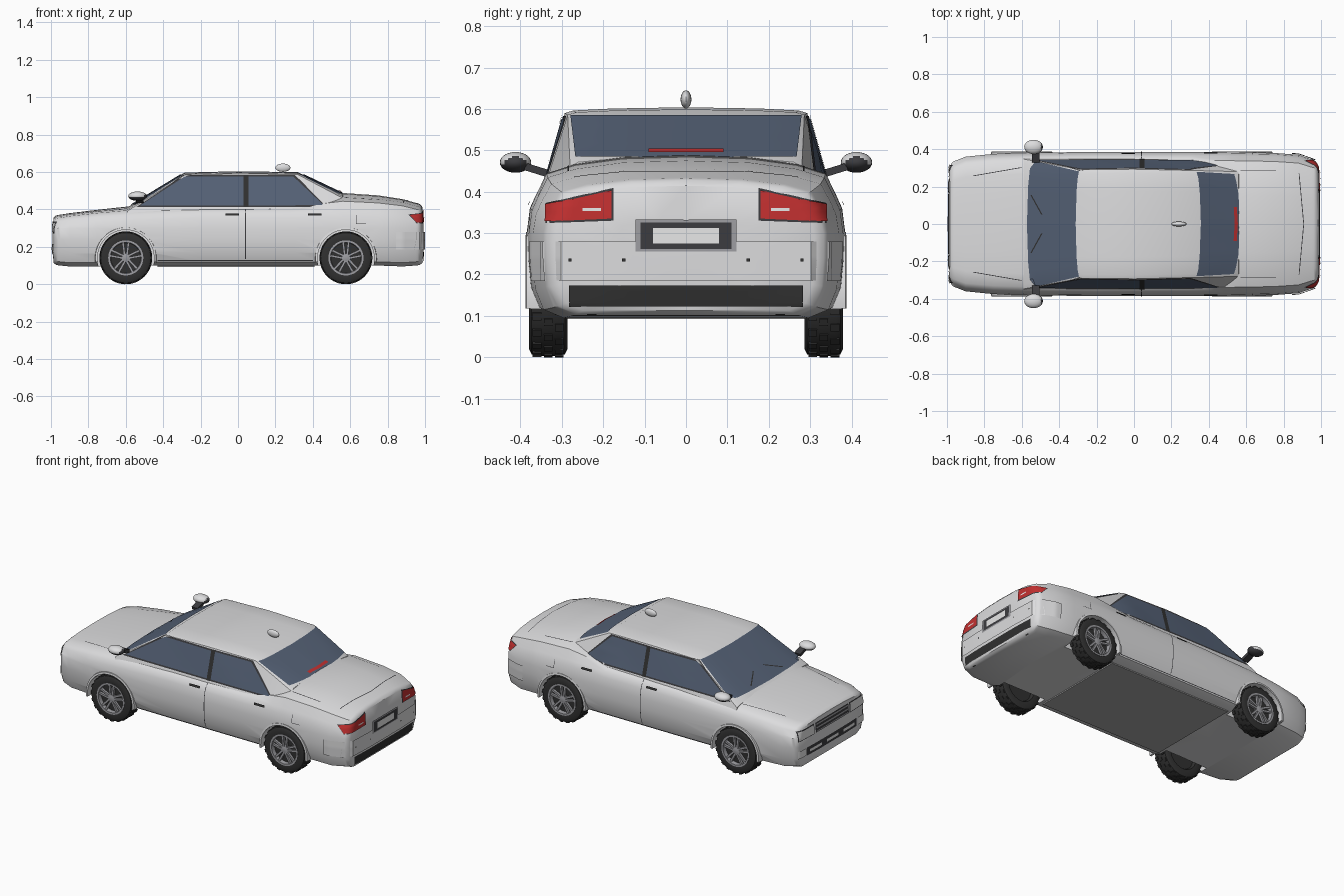
import bpy, bmesh, math
from mathutils import Vector, Matrix
from mathutils.bvhtree import BVHTree

if "Cube" in bpy.data.objects:
    bpy.data.objects.remove(bpy.data.objects["Cube"])


def material(name, r, g, b):
    m = bpy.data.materials.new(name)
    m.use_nodes = True
    m.diffuse_color = (r, g, b, 1)
    m.node_tree.nodes["Principled BSDF"].inputs["Base Color"].default_value = (r, g, b, 1)
    return m


PAINT = material("silver paint", .72, .72, .73)
GLASS = material("tinted glass", .09, .12, .18)
BLACK = material("tyre black", .03, .03, .03)
TRIM = material("dark trim", .045, .045, .05)
RED = material("tail light red", .55, .03, .03)
RIM = material("rim grey", .34, .34, .36)
LAMP = material("pale lamp", .8, .8, .8)
FLOOR = material("underbody grey", .4, .4, .4)


def make(name, bm, *mats):
    bmesh.ops.recalc_face_normals(bm, faces=bm.faces)
    mesh = bpy.data.meshes.new(name)
    bm.to_mesh(mesh)
    for m in mats:
        mesh.materials.append(m)
    ob = bpy.data.objects.new(name, mesh)
    bpy.context.collection.objects.link(ob)
    return ob


def loft(rings, caps=True):
    """Skin closed rings of points; without caps the last ring joins the first."""
    bm = bmesh.new()
    vs = [[bm.verts.new(p) for p in ring] for ring in rings]
    pairs = list(zip(vs, vs[1:])) + ([] if caps else [(vs[-1], vs[0])])
    for a, b in pairs:
        for i in range(len(a)):
            j = (i + 1) % len(a)
            bm.faces.new((a[i], a[j], b[j], b[i]))
    if caps:
        bm.faces.new(vs[0])
        bm.faces.new(vs[-1])
    bmesh.ops.recalc_face_normals(bm, faces=bm.faces)
    return bm


def section(x, half):
    """Mirror a half outline that starts and ends on the centre plane."""
    return [Vector((x, y, z)) for y, z in half] + [Vector((x, -y, z)) for y, z in half[-2:0:-1]]


def lathe(profile, x, y, z, side=1, n=40, caps=True):
    return loft([[(x + r * math.cos(a * math.tau / n), y + side * d, z + r * math.sin(a * math.tau / n))
                  for a in range(n)] for d, r in profile], caps)


def solids(name, mat, matrices, kind="cube"):
    bm = bmesh.new()
    for m in matrices:
        if kind == "cube":
            bmesh.ops.create_cube(bm, size=1, matrix=m)
        else:
            bmesh.ops.create_uvsphere(bm, u_segments=24, v_segments=14, radius=1, matrix=m)
    return make(name, bm, mat)


def place(loc, size, rot=None):
    return Matrix.Translation(loc) @ (rot or Matrix()) @ Matrix.Diagonal((*size, 1))


# Lower body: stations of x, half width, shoulder height, centre height, bottom
def body_section(x, w, s, t, b):
    h = t - s
    return section(x, [(0, b), (.8 * w, b), (.93 * w, b + .02), (.985 * w, b + .07), (w, .24), (w, .3),
                       (.98 * w, s - .03), (.945 * w, s), (.88 * w, s + .55 * h),
                       (.7 * w, s + .78 * h), (.4 * w, s + .95 * h), (0, t)])


stations = [(-.95, .34, .335, .372, .1), (-.9, .36, .345, .38, .095), (-.75, .375, .36, .398, .095),
            (-.55, .382, .372, .42, .1), (-.2, .385, .385, .42, .1), (.3, .385, .385, .43, .1),
            (.48, .385, .39, .47, .1), (.56, .384, .39, .488, .1), (.75, .38, .385, .475, .1),
            (.88, .37, .375, .455, .095), (.95, .345, .36, .435, .1)]
rings = [body_section(*s) for s in stations]


def rounded_end(ring, sign):
    c = Vector((ring[0].x, 0, .23))
    return [[c + (p - c) * k + Vector((sign * d, 0, 0)) for p in ring]
            for k, d in ((.99, .012), (.965, .024), (.9, .035), (.5, .041), (.1, .042))]


rings = rounded_end(rings[0], -1)[::-1] + rings + rounded_end(rings[-1], 1)
bm = loft(rings)
body_tree = BVHTree.FromBMesh(bm)
body = make("body", bm, PAINT)

# Wheel arches cut from the body
AXLES = {"front": -.6, "rear": .577}
SIDES = {"left": 1, "right": -1}
for x in AXLES.values():
    for s in SIDES.values():
        cutter = make("arch_cutter", lathe([(0, .153), (.25, .153)], x, s * .26, .14, s), PAINT)
        cutter.hide_render = True
        mod = body.modifiers.new("arch", "BOOLEAN")
        mod.operation, mod.solver, mod.object = "DIFFERENCE", "EXACT", cutter
        bpy.context.view_layer.objects.active = body
        bpy.ops.object.modifier_apply(modifier=mod.name)
        bpy.data.objects.remove(cutter)


# Cabin: stations of x, roof half width, edge height, crown
def cabin_section(x, w, z, c):
    return section(x, [(0, .37), (.355, .37), (w, z), (.93 * w, z + .45 * c), (.6 * w, z + .8 * c), (0, z + c)])


bm = loft([cabin_section(*s) for s in ((-.59, .347, .392, .02), (-.285, .29, .583, .014), (0, .293, .59, .014),
                                       (.32, .286, .586, .013), (.56, .28, .46, .025), (.59, .27, .4, .02))])
cabin_tree = BVHTree.FromBMesh(bm)
make("cabin", bm, PAINT)


def panel(name, mat, axis, sign, corners, lift=.004, tree=body_tree, n=12):
    """Thin plate: a quad seen along an axis, laid onto the surface."""
    bm = bmesh.new()
    a, b, c, d = (Vector(p) for p in corners)
    grid = []
    for i in range(n + 1):
        row = []
        for j in range(n + 1):
            u, v = i / n, j / n
            p = list(a.lerp(b, u).lerp(d.lerp(c, u), v))
            p.insert("xyz".index(axis), sign * 2)
            ray = Vector([-sign if k == axis else 0 for k in "xyz"])
            hit, normal, _, _ = tree.ray_cast(Vector(p), ray)
            row.append(bm.verts.new(hit + normal * lift) if hit else None)
        grid.append(row)
    for i in range(n):
        for j in range(n):
            quad = [grid[i][j], grid[i + 1][j], grid[i + 1][j + 1], grid[i][j + 1]]
            if all(quad):
                bm.faces.new(quad)
    ob = make(name, bm, mat)
    # Face the plate outwards
    if sum(f.normal["xyz".index(axis)] for f in ob.data.polygons) * sign < 0:
        ob.data.flip_normals()
    return ob


def rect(u0, u1, v0, v1):
    return [(u0, v0), (u1, v0), (u1, v1), (u0, v1)]


# Windscreens and brake strip
panel("windscreen", GLASS, "x", -1, [(-.338, .424), (.338, .424), (.28, .582), (-.28, .582)], tree=cabin_tree, n=16)
panel("rear_window", GLASS, "x", 1, [(-.266, .482), (.266, .482), (.278, .582), (-.278, .582)], tree=cabin_tree, n=16)
panel("high_brake_light", RED, "x", 1, rect(-.09, .09, .489, .497), .008, cabin_tree)

for side, s in SIDES.items():
    # Side glass, pillar, handles and door seams
    panel(side + "_window_trim", TRIM, "y", s, [(-.545, .412), (.475, .412), (.305, .583), (-.288, .583)], .002, cabin_tree)
    panel(side + "_window", GLASS, "y", s, [(-.522, .421), (.457, .421), (.296, .574), (-.286, .574)], .004, cabin_tree)
    panel(side + "_pillar", BLACK, "y", s, rect(.03, .056, .412, .582), .006, cabin_tree)
    for x in (-.03, .41):
        panel(side + "_door_handle", BLACK, "y", s, rect(x - .036, x + .036, .364, .376), .008)
    panel(side + "_door_seam", TRIM, "y", s, rect(.038, .042, .135, .4), .002)
    panel(side + "_sill_seam", TRIM, "y", s, rect(-.43, .4, .126, .13), .002)
    panel(side + "_fuel_flap_edge", TRIM, "y", s, rect(.63, .633, .325, .37), .002)
    panel(side + "_fuel_flap_base", TRIM, "y", s, rect(.63, .685, .322, .325), .002)
    panel(side + "_bumper_wrap", PAINT, "y", s, rect(.845, .965, .185, .28), .007)
    # Bonnet and boot seams, wipers
    panel(side + "_boot_seam", TRIM, "z", 1, rect(.57, .76, s * .282, s * .286), .002)
    panel(side + "_boot_edge", TRIM, "z", 1, [(.905, 0), (.909, 0), (.884, s * .27), (.88, s * .27)], .002)
    panel(side + "_bonnet_seam", TRIM, "z", 1, [(-.86, s * .255), (-.86, s * .259), (-.6, s * .304), (-.6, s * .3)], .002)
    panel(side + "_wiper", BLACK, "z", 1, [(-.55, s * .155), (-.543, s * .155), (-.485, s * .05), (-.492, s * .05)], .008, cabin_tree)
    # Tail and head lights
    panel(side + "_tail_light_edge", TRIM, "x", 1, [(s * .175, .33), (s * .338, .324), (s * .338, .372), (s * .175, .408)], .002)
    panel(side + "_tail_light", RED, "x", 1, [(s * .18, .335), (s * .337, .328), (s * .337, .368), (s * .18, .403)], .005)
    panel(side + "_reversing_light", LAMP, "x", 1, rect(s * .205, s * .25, .353, .36), .008)
    panel(side + "_headlight_edge", TRIM, "x", -1, rect(s * .17, s * .315, .272, .335), .002)
    panel(side + "_headlight", LAMP, "x", -1, rect(s * .176, s * .31, .278, .329), .005)
    panel(side + "_fog_light", LAMP, "x", -1, rect(s * .25, s * .315, .17, .215), .006)
    for y in (.15, .28):
        panel(side + "_parking_sensor", BLACK, "x", 1, rect(s * y - .004, s * y + .004, .231, .239), .012, n=2)
    make(side + "_exhaust", lathe([(-.013, .006), (-.011, .013), (.011, .013), (.013, .006)], .965, s * .228, .115), BLACK)
    # Door mirror: pale shell, dark underside and glass
    mirror = solids(side + "_mirror", PAINT, [place((-.537, s * .412, .471), (.05, .038, .025))], "sphere")
    mirror.data.materials.append(TRIM)
    for f in mirror.data.polygons:
        f.material_index = int(f.normal.x > .6 or f.normal.z < -.35)
    solids(side + "_mirror_arm", TRIM, [place((-.525, s * .36, .452), (.04, .06, .018), Matrix.Rotation(s * .3, 4, "X"))])

# Rear bumper, number plate and lower panel
panel("rear_bumper", PAINT, "x", 1, rect(-.345, .345, .185, .28), .008, n=16)
panel("plate_surround", RIM, "x", 1, rect(-.122, .122, .256, .332), .009)
panel("plate_recess", TRIM, "x", 1, rect(-.11, .11, .262, .325), .011)
panel("number_plate", LAMP, "x", 1, rect(-.08, .08, .275, .312), .013)
panel("rear_lower_panel", BLACK, "x", 1, rect(-.282, .282, .123, .173), .004)

# Grille and lower intake with bars
panel("grille", TRIM, "x", -1, rect(-.16, .16, .275, .335), .003)
for z in (.283, .304, .325):
    panel("grille_bar", RIM, "x", -1, rect(-.155, .155, z - .004, z + .004), .007)
panel("lower_intake", TRIM, "x", -1, rect(-.24, .24, .165, .215), .003)
for y in (-.16, 0, .16):
    panel("intake_bar", LAMP, "x", -1, rect(y - .055, y + .055, .182, .198), .006)

# Underbody plate and roof antenna
solids("underbody", FLOOR, [place((-.01, 0, .099), (.84, .6, .012))])
solids("antenna", PAINT, [place((.24, 0, .623), (.04, .013, .022))], "sphere")

# Wheels and arch lips
tyre = [(-.03, .08), (-.045, .09), (-.047, .12), (-.04, .134), (-.03, .138), (.03, .138),
        (.04, .134), (.047, .12), (.045, .094), (.022, .09)]
for end, x in AXLES.items():
    for side, s in SIDES.items():
        name, y, z = end + "_" + side, s * .333, .141
        make(name + "_tyre", lathe(tyre, x, y, z, s), BLACK)
        make(name + "_rim", lathe([(.02, .094), (.047, .094), (.047, .083), (.02, .08)], x, y, z, s, caps=False), RIM)
        make(name + "_hub", lathe([(.02, .025), (.04, .022), (.043, .01)], x, y, z, s, 20), RIM)
        spokes, treads = [], []
        for k in range(5):
            turn = Matrix.Translation((x, y, z)) @ Matrix.Rotation(k * math.tau / 5, 4, "Y")
            spokes += [turn @ place((d * .011, s * .034, .051), (.012, .014, .07), Matrix.Rotation(d * .12, 4, "Y"))
                       for d in (-1, 1)]
        for k in range(60):
            turn = Matrix.Translation((x, y, z)) @ Matrix.Rotation(k * math.tau / 60, 4, "Y")
            treads.append(turn @ place((0, (k % 3 - 1) * .027, .137), (.019, .021, .008)))
        solids(name + "_spokes", RIM, spokes)
        solids(name + "_tread", BLACK, treads)
        arc = [math.radians(-8 + 196 * k / 32) for k in range(33)]
        lip = [[(x + r * math.cos(a), s * d, .14 + r * math.sin(a))
                for d, r in ((.35, .151), (.388, .151), (.386, .163), (.35, .166))] for a in arc]
        make(name + "_arch_lip", loft(lip), PAINT)

# Smooth shading with crisp edges
for ob in bpy.context.scene.objects:
    ob.select_set(ob.type == "MESH")
bpy.context.view_layer.objects.active = body
bpy.ops.object.shade_smooth_by_angle(angle=math.radians(35))
